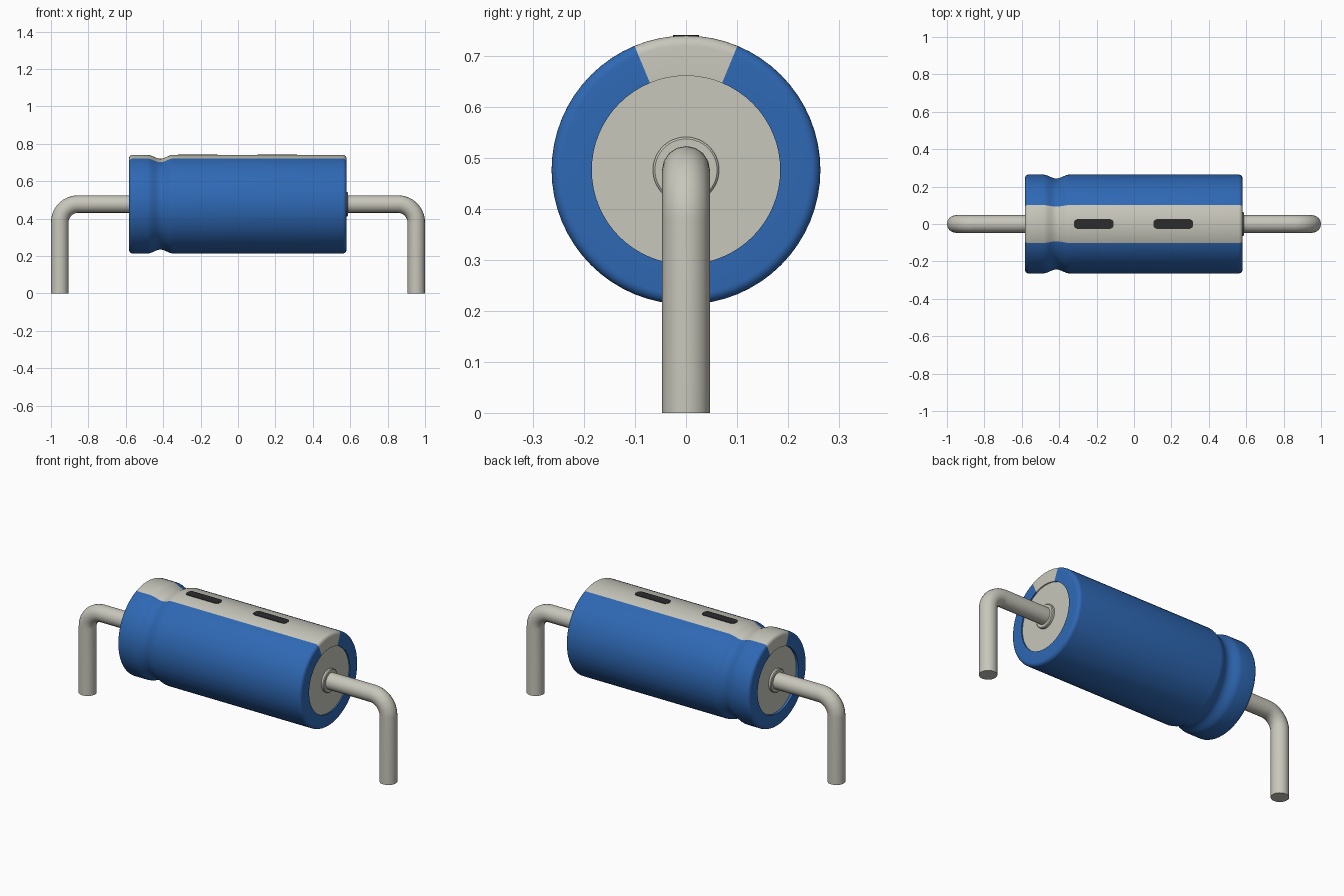
import bpy, bmesh, math
from mathutils import Vector

cube = bpy.data.objects.get("Cube")
if cube:
    bpy.data.objects.remove(cube, do_unlink=True)

AXIS_Z = 0.477      # height of the body axis
RADIUS = 0.264      # body radius
SEGMENTS = 64
WIRE = 0.047        # lead radius


def material(name, rgb):
    m = bpy.data.materials.new(name)
    m.use_nodes = True
    m.diffuse_color = (*rgb, 1)
    m.node_tree.nodes["Principled BSDF"].inputs["Base Color"].default_value = (*rgb, 1)
    return m


blue = material("sleeve blue", (0.028, 0.14, 0.46))
grey = material("warm grey", (0.58, 0.57, 0.50))
black = material("mark black", (0.025, 0.025, 0.027))


def smooth(obj, angle=35):
    bpy.ops.object.select_all(action='DESELECT')
    obj.select_set(True)
    bpy.context.view_layer.objects.active = obj
    bpy.ops.object.shade_smooth_by_angle(angle=math.radians(angle))


def finish(name, bm, mats):
    bmesh.ops.recalc_face_normals(bm, faces=bm.faces)
    mesh = bpy.data.meshes.new(name)
    bm.to_mesh(mesh)
    bm.free()
    for m in mats:
        mesh.materials.append(m)
    obj = bpy.data.objects.new(name, mesh)
    bpy.context.collection.objects.link(obj)
    smooth(obj)
    return obj


def lathe(name, profile, mats, rule=None):
    """Turn (x, radius) points around the body axis."""
    bm = bmesh.new()
    verts = [bm.verts.new((x, 0, AXIS_Z + r)) for x, r in profile]
    edges = [bm.edges.new(pair) for pair in zip(verts, verts[1:])]
    bmesh.ops.spin(bm, geom=verts + edges, cent=(0, 0, AXIS_Z), axis=(1, 0, 0),
                   angle=math.tau, steps=SEGMENTS, use_duplicate=False)
    bmesh.ops.remove_doubles(bm, verts=bm.verts, dist=1e-5)
    if rule:
        for f in bm.faces:
            f.material_index = rule(f.calc_center_median())
    return finish(name, bm, mats)


def arc(cx, cr, rad, start, end, steps):
    return [(cx + rad * math.cos(a), cr + rad * math.sin(a)) for a in
            (math.radians(start + (end - start) * i / steps) for i in range(steps + 1))]


# Sleeve: rounded ends, a crimp groove near the left end, and a stripe on top
X0, X1, ROUND = -0.583, 0.58, 0.02
G0, G1, DEPTH = -0.485, -0.345, 0.021
groove = []
for i in range(17):
    t = i / 16
    groove.append((G0 + (G1 - G0) * t,
                   RADIUS - DEPTH * (0.5 - 0.5 * math.cos(math.tau * t))))
sleeve_profile = ([(X0 + 0.02, 0.185), (X0, 0.185)]
                  + arc(X0 + ROUND, RADIUS - ROUND, ROUND, 180, 90, 6)
                  + groove
                  + arc(X1 - ROUND, RADIUS - ROUND, ROUND, 90, 0, 6)
                  + [(X1, 0.185), (X1 - 0.02, 0.185)])


def stripe_rule(c):
    return int(abs(math.atan2(c.y, c.z - AXIS_Z)) < math.radians(22.5))


lathe("sleeve", sleeve_profile, [blue, grey], stripe_rule)

# End discs with a small collar around each lead
for name, side, face in (("left", 1, 0.573), ("right", -1, 0.569)):
    lathe(name + "_end_disc", [(side * (face - 0.02), 0.186), (side * face, 0.186),
                               (side * face, 0.065), (side * (face + 0.011), 0.065),
                               (side * (face + 0.015), 0.061), (side * (face + 0.015), 0.03)],
          [grey])

# Bent wire leads
BEND, LEG_X = 0.097, 0.953
for name, side in (("left_lead", 1), ("right_lead", -1)):
    path = [(0.55, AXIS_Z)] + arc(LEG_X - BEND, AXIS_Z - BEND, BEND, 90, 0, 14) + [(LEG_X, 0)]
    curve = bpy.data.curves.new(name, 'CURVE')
    curve.dimensions = '3D'
    curve.bevel_depth = WIRE
    curve.bevel_resolution = 6
    curve.use_fill_caps = True
    spline = curve.splines.new('POLY')
    spline.points.add(len(path) - 1)
    for p, (x, z) in zip(spline.points, path):
        p.co = (side * x, 0, z, 1)
    curve.materials.append(grey)
    lead = bpy.data.objects.new(name, curve)
    bpy.context.collection.objects.link(lead)
    bpy.ops.object.select_all(action='DESELECT')
    lead.select_set(True)
    bpy.context.view_layer.objects.active = lead
    bpy.ops.object.convert(target='MESH')
    smooth(bpy.context.view_layer.objects.active)

# Dark dashes on the stripe
HALF_L, HALF_W, CORNER = 0.106, 0.026, 0.021
for name, cx in (("left_dash", 0.21), ("right_dash", -0.215)):
    bm = bmesh.new()
    outline = []
    for sx, sy, start in ((1, 1, 0), (-1, 1, 90), (-1, -1, 180), (1, -1, 270)):
        outline += arc(cx + sx * (HALF_L - CORNER), sy * (HALF_W - CORNER),
                       CORNER, start, start + 90, 5)
    base = bm.faces.new([bm.verts.new((x, y, AXIS_Z + RADIUS - 0.004)) for x, y in outline])
    top = bmesh.ops.extrude_face_region(bm, geom=[base])
    bmesh.ops.translate(bm, vec=Vector((0, 0, 0.0055)),
                        verts=[v for v in top["geom"] if isinstance(v, bmesh.types.BMVert)])
    finish(name, bm, [black])
